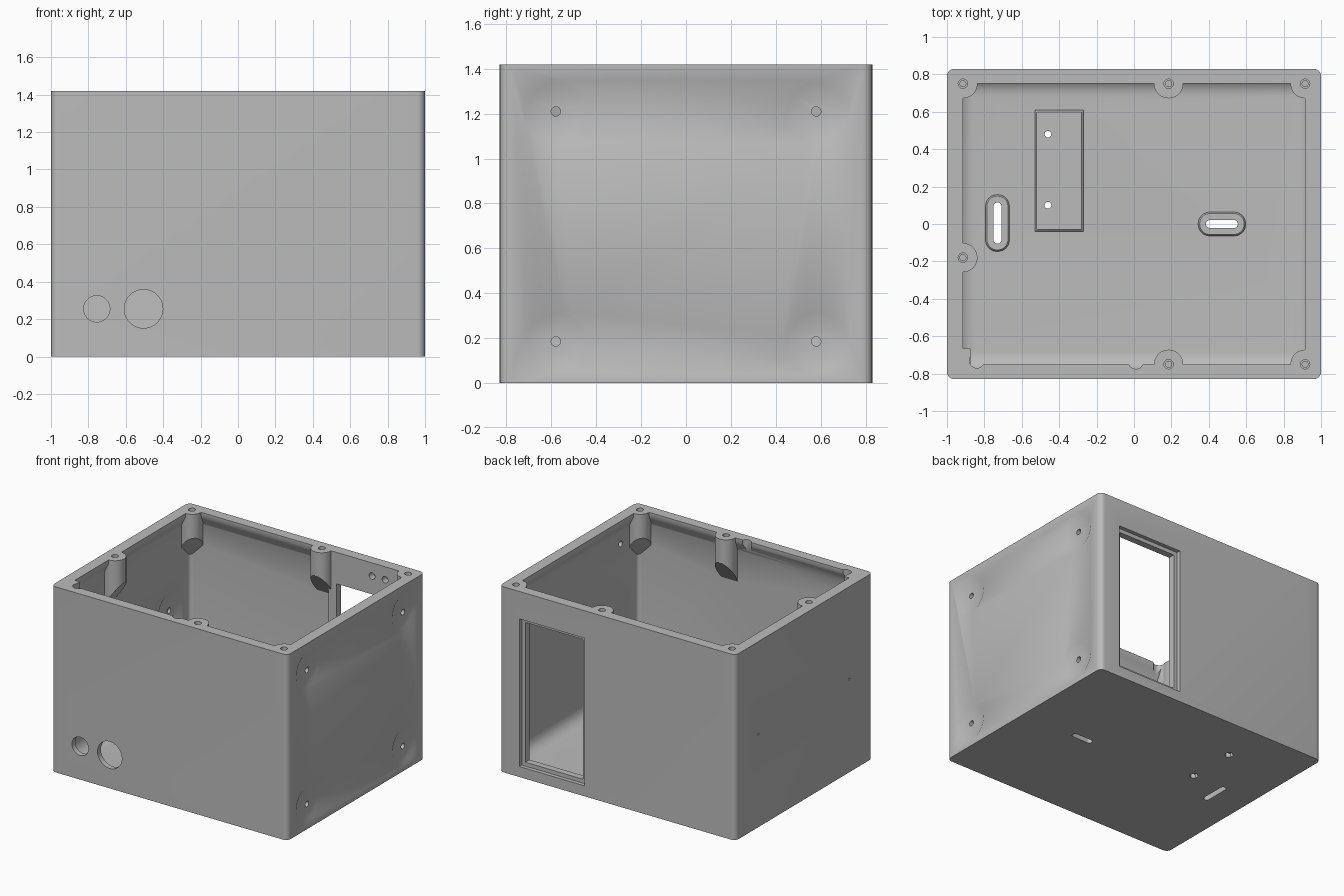
import bpy, bmesh, math
from mathutils import Vector, Matrix

if "Cube" in bpy.data.objects:
    bpy.data.objects.remove(bpy.data.objects["Cube"])

HX, HY, HZ = 1.0, 0.83, 1.42      # half width, half depth, height
WALL, LIP, FLOOR = 0.04, 0.085, 0.05

grey = bpy.data.materials.new("enclosure_grey")
grey.diffuse_color = (0.5, 0.5, 0.5, 1)
grey.use_nodes = True
grey.node_tree.nodes["Principled BSDF"].inputs["Base Color"].default_value = grey.diffuse_color


def finish(bm, name):
    bmesh.ops.recalc_face_normals(bm, faces=bm.faces)
    me = bpy.data.meshes.new(name)
    bm.to_mesh(me)
    bm.free()
    me.materials.append(grey)
    ob = bpy.data.objects.new(name, me)
    bpy.context.collection.objects.link(ob)
    return ob


def rounded(hx, hy, r, n=6):
    """Outline of a rounded rectangle."""
    pts = []
    for k, (sx, sy) in enumerate([(1, 1), (-1, 1), (-1, -1), (1, -1)]):
        for i in range(n + 1):
            a = math.pi / 2 * (k + i / n)
            pts.append((sx * (hx - r) + r * math.cos(a), sy * (hy - r) + r * math.sin(a)))
    return pts


def loft(name, sections, at=(0, 0)):
    """Solid through stacked outlines: [(outline, z), ...]."""
    bm = bmesh.new()
    rings = [[bm.verts.new((x + at[0], y + at[1], z)) for x, y in pts] for pts, z in sections]
    for a, b in zip(rings, rings[1:]):
        for i in range(len(a)):
            j = (i + 1) % len(a)
            bm.faces.new((a[i], a[j], b[j], b[i]))
    bm.faces.new(rings[0])
    bm.faces.new(rings[-1])
    return finish(bm, name)


def box(name, lo, hi):
    bm = bmesh.new()
    bmesh.ops.create_cube(bm, size=1)
    for v in bm.verts:
        v.co = Vector([lo[i] if v.co[i] < 0 else hi[i] for i in range(3)])
    return finish(bm, name)


def cone(name, p, q, r1, r2, n=40):
    """Cylinder or cone from p to q."""
    p, q = Vector(p), Vector(q)
    d = q - p
    m = Matrix.Translation((p + q) / 2) @ d.to_track_quat('Z', 'Y').to_matrix().to_4x4()
    bm = bmesh.new()
    bmesh.ops.create_cone(bm, cap_ends=True, segments=n, radius1=r1, radius2=r2,
                          depth=d.length, matrix=m)
    return finish(bm, name)


def combine(tool, op):
    mod = body.modifiers.new("shape", 'BOOLEAN')
    mod.operation, mod.solver, mod.object = op, 'EXACT', tool
    bpy.context.view_layer.objects.active = body
    bpy.ops.object.modifier_apply(modifier=mod.name)
    bpy.data.objects.remove(tool)


def add(tool):
    combine(tool, 'UNION')


def cut(tool):
    combine(tool, 'DIFFERENCE')


# outer shell with rounded upright corners
body = loft("enclosure_body", [(rounded(HX, HY, 0.04), 0), (rounded(HX, HY, 0.04), 1.46)])

# cavity: filleted floor, thin wall, sloped underside of the thicker rim
R = 0.1
sec = []
for i in range(7):
    a = math.pi / 2 * i / 6
    d = WALL + R * (1 - math.sin(a))
    sec.append((rounded(HX - d, HY - d, 0.03), FLOOR + R * (1 - math.cos(a))))
sec.append((rounded(HX - WALL, HY - WALL, 0.03), 1.31))
for z in (1.39, 1.6):
    sec.append((rounded(HX - LIP, HY - LIP + 0.005, 0.01), z))
cut(loft("cavity", sec))

# thick block around the window and solid corner piece
add(box("window_block", (0.24, 0.75, 0.03), (0.97, 0.81, 1.45)))
add(box("corner_piece", (-0.98, -0.81, 1.2), (-0.875, -0.665, 1.45)))

# screw posts, tapered back to the wall
posts = [(-0.915, 0.75, 1, -1), (0.185, 0.75, 0, -1), (0.915, 0.75, -1, -1),
         (-0.915, -0.18, 1, 0), (0.185, -0.75, 0, 1), (0.915, -0.75, -1, 1)]
for x, y, dx, dy in posts:
    d = Vector((dx, dy, 0)).normalized()
    bm = bmesh.new()
    bmesh.ops.create_cone(bm, cap_ends=True, segments=40, radius1=0.078, radius2=0.078,
                          depth=0.6, matrix=Matrix.Translation((x, y, 1.15)))
    tip = Vector((x, y, 1.24)) + d * 0.08
    n = Vector((-1.44 * d.x, -1.44 * d.y, 1))
    geom = bm.verts[:] + bm.edges[:] + bm.faces[:]
    res = bmesh.ops.bisect_plane(bm, geom=geom, plane_co=tip, plane_no=n, clear_inner=True)
    bmesh.ops.holes_fill(bm, edges=[e for e in res["geom_cut"] if isinstance(e, bmesh.types.BMEdge)])
    add(finish(bm, "screw_post"))

# trim everything level with the rim
cut(box("trim", (-2, -2, HZ), (2, 2, 2)))
for x, y, dx, dy in posts:
    cut(cone("screw_hole", (x, y, 1.2), (x, y, 1.5), 0.016, 0.016, 24))
    cut(cone("screw_lead_in", (x, y, 1.39), (x, y, 1.5), 0.025, 0.025, 24))

# rim notches
for x, y in [(-0.84, -0.73), (0.01, -0.735)]:
    cut(cone("rim_notch", (x, y, 1.3), (x, y, 1.5), 0.04, 0.04, 24))

# raised floor pads
add(loft("floor_plate", [(rounded(0.13, 0.325, 0.004), 0.02), (rounded(0.13, 0.325, 0.004), 0.06),
                         (rounded(0.12, 0.315, 0.004), 0.07)], (-0.40, 0.285)))
for at, hx, hy in [((-0.73, 0.005), 0.022, 0.11), ((0.47, 0.0), 0.085, 0.022)]:
    big, small = rounded(hx + 0.042, hy + 0.042, 0.062), rounded(hx + 0.034, hy + 0.034, 0.054)
    add(loft("slot_pad", [(big, 0.02), (big, 0.06), (small, 0.07)], at))
    slot = rounded(hx, hy, 0.021)
    cut(loft("slot", [(slot, -0.1), (slot, 0.2)], at))

# floor screw holes, countersunk below
for y in (0.10, 0.48):
    cut(cone("floor_hole", (-0.46, y, -0.1), (-0.46, y, 0.2), 0.018, 0.018, 20))
    cut(cone("floor_countersink", (-0.46, y, -0.02), (-0.46, y, 0.03), 0.032, 0.032, 6))

# window with stepped outer frame
cut(box("window", (0.31, 0.6, 0.11), (0.80, 1.0, 1.18)))
cut(box("window_step", (0.28, 0.80, 0.08), (0.83, 1.0, 1.21)))
for x in (0.61, 0.72):
    cut(cone("block_hole", (x, 0.7, 1.32), (x, 0.80, 1.32), 0.025, 0.025, 24))

# cable holes in the front wall
for x, r in [(-0.755, 0.07), (-0.505, 0.103)]:
    cut(cone("cable_hole", (x, -1, 0.255), (x, -0.65, 0.255), r, r))

# shallow round recesses with centre holes on the side walls
for y in (-0.58, 0.58):
    for z in (0.185, 1.21):
        cut(cone("side_recess", (HX - 0.01, y, z), (HX + 0.01, y, z), 0.125, 0.165))
        cut(cone("side_hole", (0.8, y, z), (1.1, y, z), 0.021, 0.021, 24))
for y in (-0.55, 0.55):
    x = -HX + WALL
    cut(cone("inner_recess", (x - 0.01, y, 0.71), (x + 0.01, y, 0.71), 0.125, 0.165))
    cut(cone("inner_hole", (x - 0.03, y, 0.71), (x + 0.1, y, 0.71), 0.021, 0.021, 24))
    cut(cone("pin_hole", (-1.1, y, 0.71), (-0.9, y, 0.71), 0.008, 0.008, 12))

# smooth curved parts, keep edges sharp
bpy.ops.object.select_all(action='DESELECT')
body.select_set(True)
bpy.context.view_layer.objects.active = body
bpy.ops.object.shade_smooth_by_angle(angle=math.radians(30))
